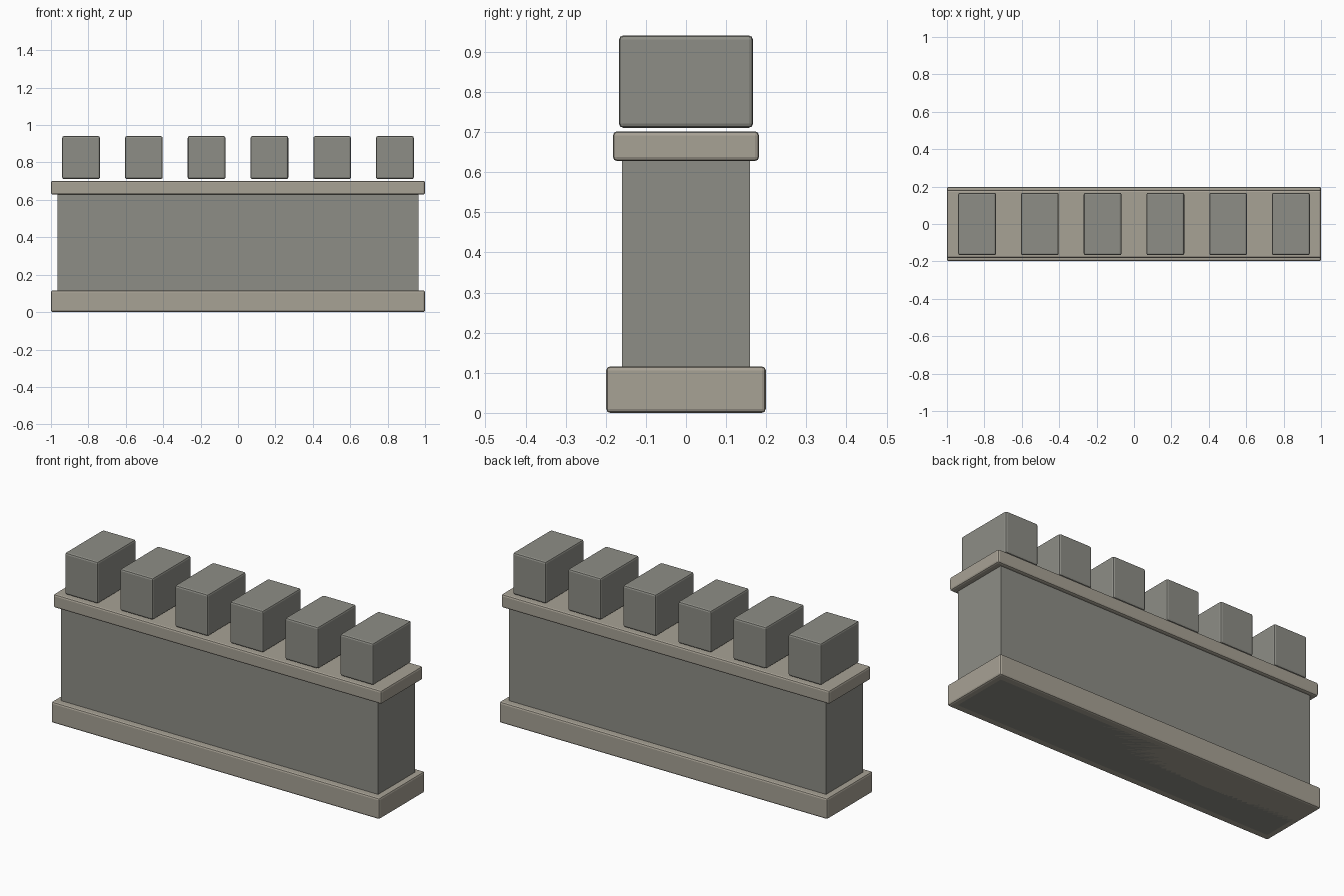
import bpy

if "Cube" in bpy.data.objects:
    bpy.data.objects.remove(bpy.data.objects["Cube"])


def material(name, rgb):
    m = bpy.data.materials.new(name)
    m.diffuse_color = (*rgb, 1)
    m.use_nodes = True
    m.node_tree.nodes["Principled BSDF"].inputs["Base Color"].default_value = m.diffuse_color
    return m


stone = material("grey_stone", (0.27, 0.27, 0.24))
trim = material("warm_trim", (0.39, 0.36, 0.30))


def block(name, x, half_x, half_y, z0, z1, mat, bevel):
    """Box spanning z0..z1, with softened edges."""
    bpy.ops.mesh.primitive_cube_add(size=2, location=(x, 0, (z0 + z1) / 2))
    ob = bpy.context.object
    ob.name = name
    ob.scale = (half_x, half_y, (z1 - z0) / 2)
    bpy.ops.object.transform_apply(location=False, rotation=False, scale=True)
    ob.data.materials.append(mat)
    if bevel:
        mod = ob.modifiers.new("soft_edges", 'BEVEL')
        mod.width = bevel
        mod.segments = 2
    return ob


# Wall body, plinth and coping
block("wall_body", 0, 0.966, 0.16, 0.0, 0.64, stone, 0)
block("plinth", 0, 1.0, 0.199, 0.0, 0.116, trim, 0.01)
block("coping", 0, 1.0, 0.182, 0.628, 0.702, trim, 0.01)

# Merlons, hovering just above the coping
COUNT, END = 6, 0.839
for i in range(COUNT):
    x = -END + 2 * END * i / (COUNT - 1)
    block(f"merlon_{i + 1}", x, 0.101, 0.167, 0.711, 0.941, stone, 0.01)
